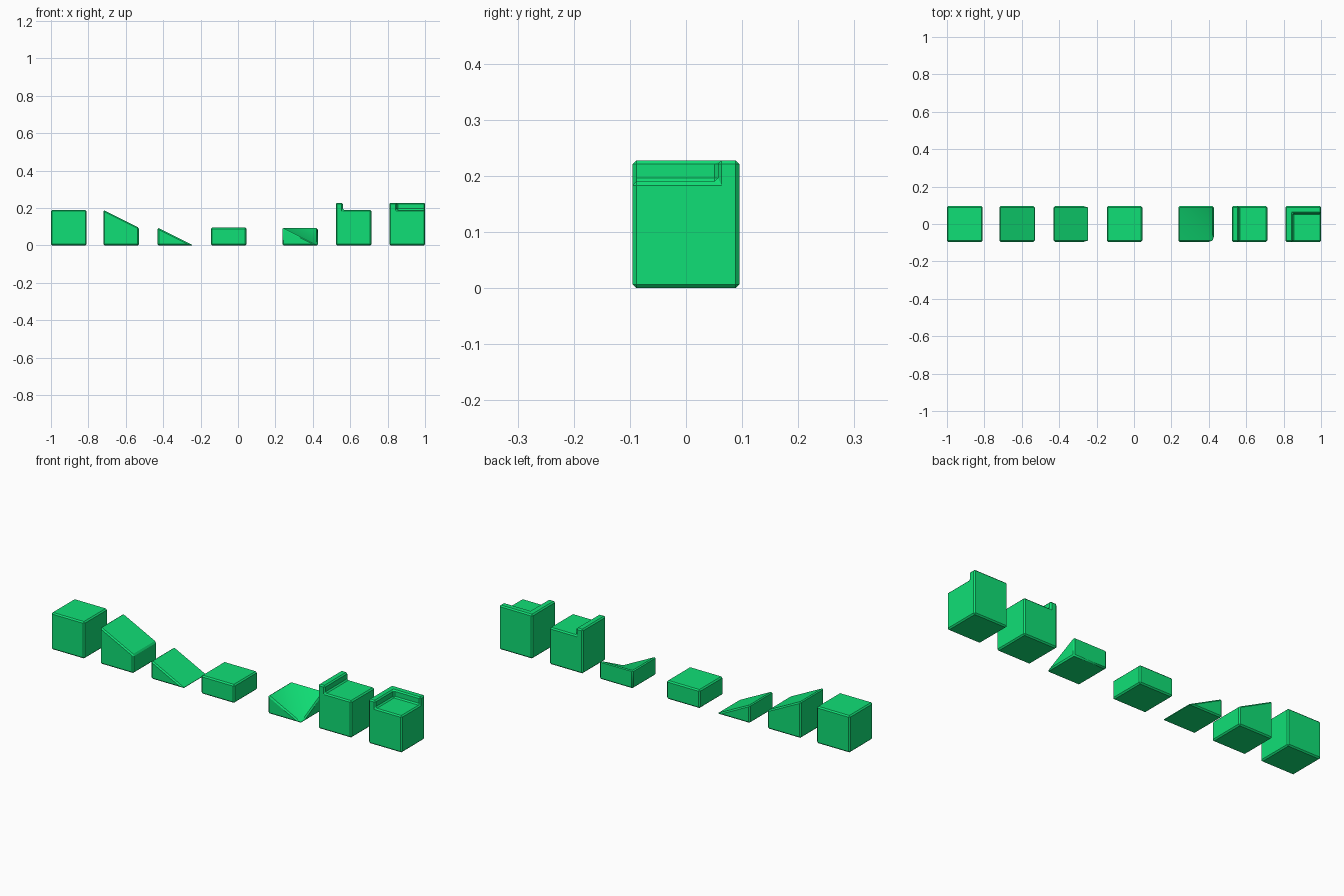
import bpy, bmesh, math
from mathutils import Vector

if "Cube" in bpy.data.objects:
    bpy.data.objects.remove(bpy.data.objects["Cube"])

S = 0.19            # tile size
H = S / 2
CURB = S / 5        # curb width and height
BEVEL = 0.0065

green = bpy.data.materials.new("tile_green")
green.diffuse_color = (0.005, 0.74, 0.18, 1)
green.use_nodes = True
green.node_tree.nodes["Principled BSDF"].inputs["Base Color"].default_value = green.diffuse_color


def tile(name, x, height, curbs=(), valley=False):
    """Bevelled tile; height(x, y) gives the top at each corner."""
    bm = bmesh.new()
    bmesh.ops.create_cube(bm, size=S)
    # crease from the back left to the low front right corner
    if valley:
        pair = [v for v in bm.verts if v.co.z > 0 and v.co.x * v.co.y < 0]
        bmesh.ops.connect_verts(bm, verts=pair)
    for v in bm.verts:
        v.co.z = height(v.co.x, v.co.y) if v.co.z > 0 else 0
    bmesh.ops.remove_doubles(bm, verts=bm.verts[:], dist=1e-5)

    # raised curbs along the chosen sides
    for side in curbs:
        bmesh.ops.bisect_plane(bm, geom=bm.verts[:] + bm.edges[:] + bm.faces[:],
                               plane_co=Vector(side) * (H - CURB), plane_no=side)
    if curbs:
        bm.normal_update()
        top = [f for f in bm.faces if f.normal.z > 0.9 and any(
            f.calc_center_median().dot(Vector(s)) > H - CURB for s in curbs)]
        res = bmesh.ops.extrude_face_region(bm, geom=top)
        bmesh.ops.translate(bm, vec=(0, 0, CURB), verts=[
            g for g in res["geom"] if isinstance(g, bmesh.types.BMVert)])
        bmesh.ops.delete(bm, geom=[f for f in top if f.is_valid], context='FACES_ONLY')
        bmesh.ops.dissolve_limit(bm, angle_limit=0.02, verts=bm.verts[:], edges=bm.edges[:])

    # chamfer every sharp edge
    bmesh.ops.recalc_face_normals(bm, faces=bm.faces[:])
    bm.normal_update()
    sharp = [e for e in bm.edges if len(e.link_faces) == 2
             and e.calc_face_angle() > math.radians(40)]
    bmesh.ops.bevel(bm, geom=sharp, offset=BEVEL, segments=1, profile=0.5,
                    affect='EDGES', clamp_overlap=True)
    mesh = bpy.data.meshes.new(name)
    bm.to_mesh(mesh)
    bm.free()
    ob = bpy.data.objects.new(name, mesh)
    ob.location.x = x
    mesh.materials.append(green)
    bpy.context.collection.objects.link(ob)
    if valley:
        bpy.ops.object.select_all(action='DESELECT')
        ob.select_set(True)
        bpy.context.view_layer.objects.active = ob
        bpy.ops.object.shade_smooth_by_angle(angle=math.radians(40))
    return ob


LEFT, BACK = (-1, 0, 0), (0, 1, 0)

tile("full_block", -0.905, lambda x, y: S)
tile("upper_ramp", -0.625, lambda x, y: S if x < 0 else H)
tile("lower_ramp", -0.335, lambda x, y: H if x < 0 else 0)
tile("half_block", -0.05, lambda x, y: H)
tile("inner_corner_ramp", 0.332, lambda x, y: 0 if x > 0 and y < 0 else H, valley=True)
tile("edge_block", 0.618, lambda x, y: S, curbs=[LEFT])
tile("corner_block", 0.905, lambda x, y: S, curbs=[LEFT, BACK])
